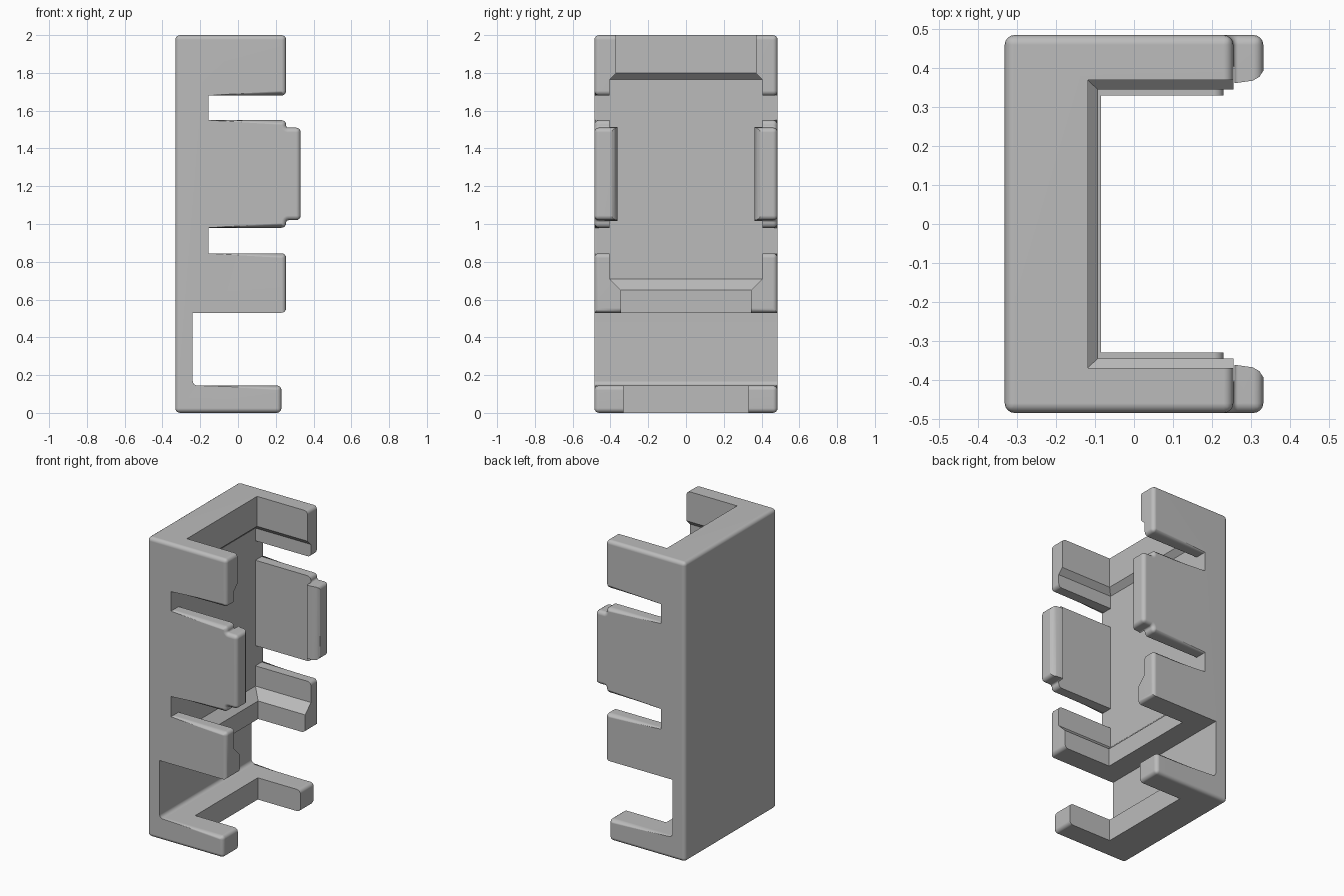
import bpy, bmesh
from math import cos, sin, radians

if "Cube" in bpy.data.objects:
    bpy.data.objects.remove(bpy.data.objects["Cube"], do_unlink=True)

HALF_WIDTH = 0.485
ROUND = 0.025

grey = bpy.data.materials.new("plain_grey")
grey.use_nodes = True
grey.diffuse_color = (0.5, 0.5, 0.5, 1)
grey.node_tree.nodes["Principled BSDF"].inputs["Base Color"].default_value = (0.5, 0.5, 0.5, 1)


def loft(name, loops):
    """Closed solid skinned through loops that share one vertex count."""
    bm = bmesh.new()
    rings = [[bm.verts.new(p) for p in loop] for loop in loops]
    n = len(rings[0])
    for a, b in zip(rings, rings[1:]):
        for i in range(n):
            j = (i + 1) % n
            bm.faces.new((a[i], a[j], b[j], b[i]))
    bm.faces.new(rings[0])
    bm.faces.new(rings[-1])
    bmesh.ops.recalc_face_normals(bm, faces=bm.faces)
    mesh = bpy.data.meshes.new(name)
    bm.to_mesh(mesh)
    bm.free()
    mesh.materials.append(grey)
    obj = bpy.data.objects.new(name, mesh)
    bpy.context.collection.objects.link(obj)
    return obj


def arc(cx, cz, r, start, end, steps=4):
    angles = [radians(start + (end - start) * i / steps) for i in range(steps + 1)]
    return [(cx + r * cos(a), cz + r * sin(a)) for a in angles]


# Side profile: foot, back plate, lower arm, clip tab, upper arm
profile = [(-0.332, 0), (0.23, 0), (0.23, 0.145)]
profile += arc(-0.215, 0.17, 0.025, 270, 180)
profile += [(-0.24, 0.53), (0.255, 0.53), (0.255, 0.845), (-0.155, 0.845),
            (-0.155, 0.98), (0.255, 0.98)]
profile += arc(0.267, 1.008, 0.012, 180, 90)
profile += [(0.332, 1.02), (0.332, 1.51)]
profile += arc(0.267, 1.522, 0.012, 270, 180)
profile += [(0.255, 1.55), (-0.155, 1.55), (-0.155, 1.68),
            (0.255, 1.68), (0.255, 2), (-0.332, 2)]
bracket = loft("clip_bracket", [[(x, y, z) for x, z in profile]
                                for y in (-HALF_WIDTH, HALF_WIDTH)])


# Round the outer edges, leaving slot ends and the window edges crisp
def rounded(edge):
    mid = (edge.verts[0].co + edge.verts[1].co) / 2
    if not edge.is_convex:
        return False
    on_side = abs(mid.y) > 0.1
    crisp = -0.3 < mid.x < -0.15 or abs(mid.z - 0.53) < 0.005
    return not (on_side and crisp)


bm = bmesh.new()
bm.from_mesh(bracket.data)
bmesh.ops.bevel(bm, geom=[e for e in bm.edges if rounded(e)], offset=ROUND,
                segments=4, profile=0.5, affect='EDGES', clamp_overlap=False)
bm.to_mesh(bracket.data)
bm.free()

# Cavity: (height, back wall x, half width), with chamfered ledges
sections = [(-0.1, -0.085, 0.33), (0.3, -0.085, 0.33), (0.31, -0.093, 0.345),
            (0.65, -0.093, 0.345), (0.71, -0.155, 0.405), (1.765, -0.155, 0.405),
            (1.8, -0.118, 0.37), (2.1, -0.118, 0.37)]
FRONT = 0.258
cavity = loft("cavity_cutter", [[(x, -w, z), (FRONT, -w, z), (FRONT, w, z), (x, w, z)]
                                for z, x, w in sections])

# Gap between the two hooks, tapering open toward the tips
half = [(0.24, 0.362), (0.262, 0.362), (0.305, 0.368),
        (0.322, 0.378), (0.333, 0.395), (0.4, 0.395)]
plan = half + [(x, -y) for x, y in reversed(half)]
hook_gap = loft("hook_gap_cutter", [[(x, y, z) for x, y in plan] for z in (0.9, 1.6)])

bpy.ops.object.select_all(action='DESELECT')
bpy.context.view_layer.objects.active = bracket
bracket.select_set(True)
for cutter in (cavity, hook_gap):
    cutter.hide_render = True
    mod = bracket.modifiers.new("cut", 'BOOLEAN')
    mod.operation = 'DIFFERENCE'
    mod.solver = 'EXACT'
    mod.object = cutter
    bpy.ops.object.modifier_apply(modifier=mod.name)
    bpy.data.objects.remove(cutter, do_unlink=True)

bpy.ops.object.shade_smooth_by_angle(angle=radians(30))
weighted = bracket.modifiers.new("clean_shading", 'WEIGHTED_NORMAL')
weighted.keep_sharp = True
